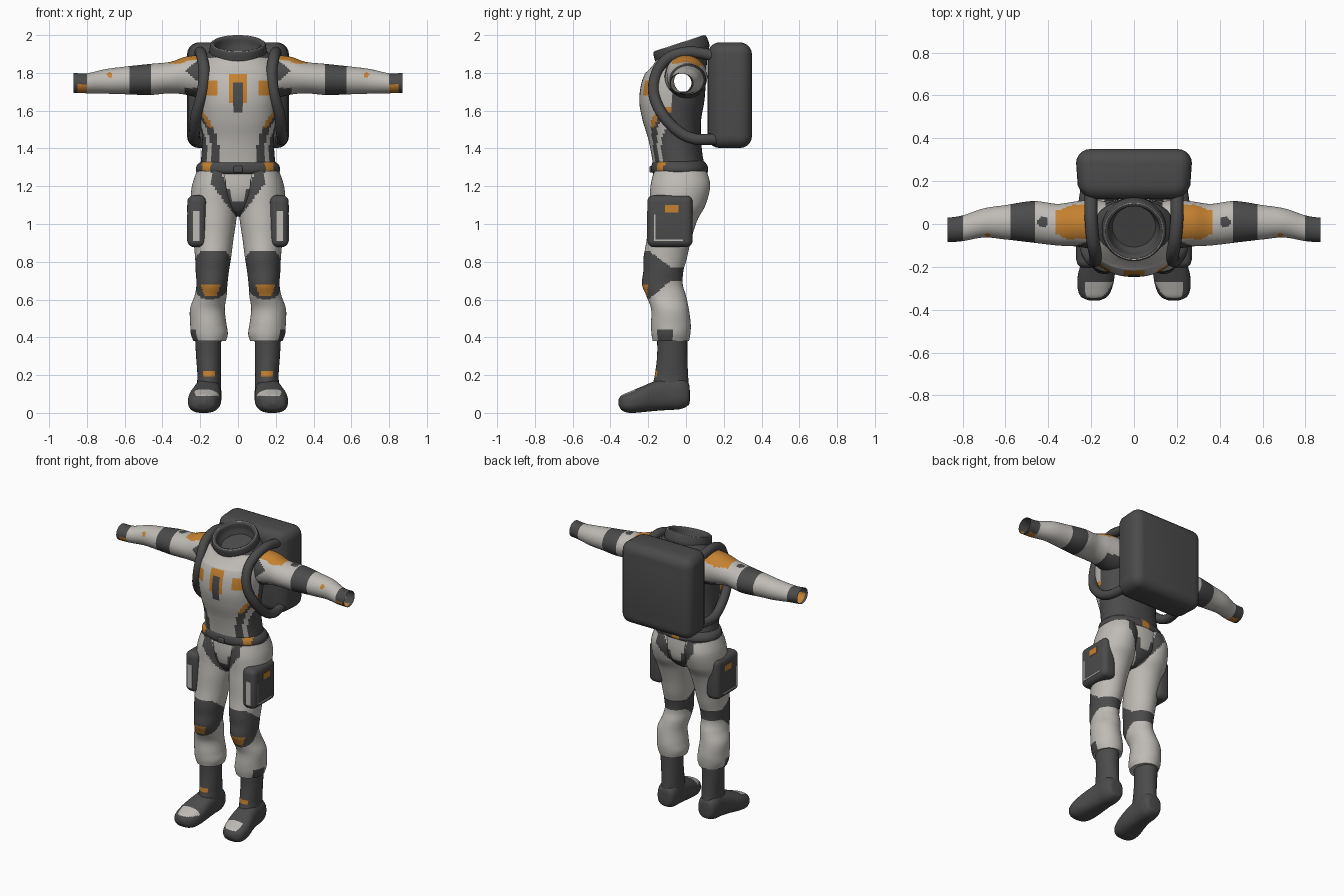
import bpy, bmesh, math
from mathutils import Vector

if "Cube" in bpy.data.objects:
    bpy.data.objects.remove(bpy.data.objects["Cube"])

LIGHT, DARK, ORANGE = 0, 1, 2


def make_material(name, rgb):
    mat = bpy.data.materials.new(name)
    mat.use_nodes = True
    mat.diffuse_color = (*rgb, 1)
    mat.node_tree.nodes["Principled BSDF"].inputs["Base Color"].default_value = (*rgb, 1)
    return mat


MATERIALS = [make_material("light grey fabric", (0.52, 0.50, 0.47)),
             make_material("dark grey fabric", (0.07, 0.07, 0.07)),
             make_material("orange trim", (0.56, 0.22, 0.03))]


def clamp(t):
    return max(0.0, min(1.0, t))


def finish(name, bm, colour, mirror=False):
    """Turn a bmesh into a smooth object; colour is an index or a rule on face centres."""
    bmesh.ops.recalc_face_normals(bm, faces=bm.faces)
    for face in bm.faces:
        face.smooth = True
        face.material_index = colour(*face.calc_center_median()) if callable(colour) else colour
    mesh = bpy.data.meshes.new(name)
    bm.to_mesh(mesh)
    bm.free()
    mesh.set_sharp_from_angle(angle=math.radians(50))
    for mat in MATERIALS:
        mesh.materials.append(mat)
    obj = bpy.data.objects.new(name, mesh)
    bpy.context.collection.objects.link(obj)
    if mirror:
        obj.modifiers.new("mirror", 'MIRROR').use_mirror_merge = False
    return obj


def spline(rows, steps):
    """Resample rows of numbers along a smooth curve."""
    rows = [Vector(r) for r in rows]
    out = []
    for i in range(steps + 1):
        t = i / steps * (len(rows) - 1)
        k = min(int(t), len(rows) - 2)
        t -= k
        a, b, c, d = (rows[max(0, min(len(rows) - 1, k + j))] for j in (-1, 0, 1, 2))
        m, n = (c - a) / 2, (d - b) / 2
        out.append(b + m * t + (3 * (c - b) - 2 * m - n) * t**2 + (2 * (b - c) + m + n) * t**3)
    return out


def loft(axis, rings, steps=80, sides=64, power=2.0, caps=False):
    """Rings are (position along axis, centre, centre, radius, radius)."""
    bm = bmesh.new()
    loops = []
    for along, c1, c2, r1, r2 in spline(rings, steps):
        loop = []
        for i in range(sides):
            a = math.tau * i / sides
            co, si = math.cos(a), math.sin(a)
            p = [c1 + r1 * math.copysign(abs(co) ** (2 / power), co),
                 c2 + r2 * math.copysign(abs(si) ** (2 / power), si)]
            p.insert("xyz".index(axis), along)
            loop.append(bm.verts.new(p))
        loops.append(loop)
    for lo, hi in zip(loops, loops[1:]):
        for i in range(sides):
            j = (i + 1) % sides
            bm.faces.new((lo[i], lo[j], hi[j], hi[i]))
    if caps:
        bm.faces.new(loops[0])
        bm.faces.new(loops[-1])
    return bm


def box(name, centre, size, colour, bevel=0.0, mirror=False):
    bm = bmesh.new()
    bmesh.ops.create_cube(bm, size=1)
    for v in bm.verts:
        v.co = Vector(c + s * q for c, s, q in zip(centre, size, v.co))
    if bevel:
        bmesh.ops.bevel(bm, geom=bm.edges[:], offset=bevel, segments=5, profile=0.5, affect='EDGES')
    return finish(name, bm, colour, mirror)


# Torso: light front panel with dark stripes, dark sides and back
def torso_colour(x, y, z):
    a = abs(x)
    if y > -0.07 or z > 1.88:
        return DARK
    if a < 0.035 and 1.59 < z < 1.75:
        return DARK
    if a < 0.055 and 1.64 < z < 1.79 or 0.115 < a < 0.165 and 1.68 < z < 1.76:
        return ORANGE
    edge = 0.1 + 0.09 * clamp((z - 1.38) / 0.22) ** 2
    if z > 1.62 or a < edge:
        return LIGHT
    if z > 1.51 and a < edge + 0.025:
        return ORANGE
    return LIGHT if edge + 0.04 < a < edge + 0.062 else DARK


bm = loft('z', [(1.27, 0, -.03, .205, .14), (1.35, 0, -.045, .195, .135),
                (1.45, 0, -.06, .19, .14), (1.55, 0, -.075, .2, .155),
                (1.65, 0, -.075, .21, .172), (1.75, 0, -.065, .215, .17),
                (1.83, 0, -.045, .205, .155), (1.88, 0, -.03, .18, .145),
                (1.92, 0, -.03, .135, .125)], power=2.2)
# Open the arm holes and tilt the neckline
holes = [f for f in bm.faces if abs(f.calc_center_median().x) > 0.15
         and (f.calc_center_median().yz - Vector((-0.02, 1.757))).length < 0.06]
bmesh.ops.delete(bm, geom=holes, context='FACES')
for v in bm.verts:
    v.co.z += (v.co.y + 0.03) * 0.33 * clamp((v.co.z - 1.8) / 0.1)
finish("torso", bm, torso_colour)

# Collar: tilted neck ring with a dark funnel inside and a light rim
bm = loft('z', [(-.075, 0, 0, .14, .14), (-.05, 0, 0, .15, .15), (-.01, 0, 0, .148, .148),
                (0, 0, 0, .14, .14), (-.005, 0, 0, .122, .122), (-.05, 0, 0, .112, .112),
                (-.1, 0, 0, .08, .08), (-.13, 0, 0, .004, .004)], caps=True)
collar = finish("collar", bm, DARK)
bm = loft('z', [(-.004, 0, 0, .143, .143), (.003, 0, 0, .138, .138), (-.002, 0, 0, .131, .131)], 8)
rim = finish("collar_rim", bm, LIGHT)
for part in (collar, rim):
    part.location = (0, -0.035, 1.955)
    part.rotation_euler.x = math.radians(18)


# Arms: open sleeves
def arm_colour(x, y, z):
    if x > 0.8:
        return ORANGE if x < 0.85 and z < 1.74 and y < 0 else DARK
    if 0.46 < x < 0.575 or math.hypot(x - 0.425, y - 0.01) < 0.025 and z > 1.8:
        return DARK
    if math.hypot(x - 0.68, z - 1.79) < 0.014 and y < 0:
        return ORANGE
    if 0.2 < x < 0.365 - 2 * max(0, abs(y - 0.01) - 0.055) and z > 1.835 and abs(y - 0.01) < 0.08:
        return ORANGE
    if y < 0 and x + 1.2 * abs(z - 1.81) < 0.28 or x < 0.28 and z < 1.72:
        return DARK
    return LIGHT


bm = loft('x', [(.13, 0, 1.77, .105, .11), (.2, 0, 1.78, .113, .113), (.28, 0, 1.785, .104, .1),
                (.36, -.003, 1.775, .097, .083), (.47, .01, 1.765, .097, .082),
                (.6, .008, 1.76, .08, .073), (.7, .005, 1.755, .068, .065),
                (.8, -.02, 1.745, .06, .053), (.87, -.028, 1.747, .057, .053)], 110)
finish("arms", bm, arm_colour, True)


# Hips and legs
def leg_colour(x, y, z):
    a = abs(x)
    if z > 1.03:
        if z > 1.12 and a < 0.025 + (z - 1.12) * 0.42:
            return LIGHT
        return DARK if a < min(0.14, 0.02 + (z - 1.05) * 0.75) else LIGHT
    if y < -0.18 and 0.62 < z < 0.68 and abs(a - 0.145) < 0.03 + (z - 0.62) * 0.4:
        return ORANGE
    front = clamp((-0.08 - y) / 0.12)
    if 0.7 - 0.1 * front < z < 0.77 + 0.09 * front:
        return DARK
    return DARK if z < 0.44 and a > 0.19 and -0.15 < y < -0.07 else LIGHT


bm = loft('z', [(.38, .15, -.08, .086, .096), (.42, .152, -.08, .098, .103),
                (.47, .157, -.08, .096, .105), (.55, .162, -.085, .092, .1),
                (.62, .145, -.105, .085, .105), (.68, .138, -.125, .082, .108),
                (.75, .136, -.12, .088, .106), (.82, .132, -.11, .095, .115),
                (.92, .13, -.09, .106, .118), (1.02, .127, -.07, .118, .13),
                (1.1, .126, -.045, .126, .148), (1.2, .122, -.03, .122, .158),
                (1.28, .113, -.03, .105, .14)], 130, caps=True)
finish("legs", bm, leg_colour, True)
bm = loft('z', [(1.04, 0, -.035, .02, .05), (1.07, 0, -.035, .09, .1), (1.13, 0, -.03, .17, .135),
                (1.2, 0, -.03, .22, .145), (1.29, 0, -.03, .21, .14)], 50, caps=True)
finish("pelvis", bm, leg_colour)


# Belt with orange tabs
def belt_colour(x, y, z):
    tab = 0.145 < abs(x) < 0.19 if y < 0 else abs(x) < 0.03
    return ORANGE if tab else DARK


bm = loft('z', [(1.262, 0, -.033, .2, .135), (1.28, 0, -.033, .222, .15),
                (1.31, 0, -.035, .218, .148), (1.335, 0, -.04, .192, .133)], 12, power=2.2)
finish("belt", bm, belt_colour)
box("buckle", (0, -0.182, 1.29), (0.05, 0.025, 0.035), DARK, 0.008)

# Thigh pockets with a tab and piping
box("thigh_pockets", (0.218, -0.085, 1.015), (0.1, 0.24, 0.275), DARK, 0.035, True)
box("pocket_tabs", (0.268, -0.075, 1.08), (0.006, 0.07, 0.04), ORANGE, 0, True)
box("pocket_piping_upright", (0.267, -0.165, 0.98), (0.006, 0.008, 0.14), LIGHT, 0, True)
box("pocket_piping_lower", (0.267, -0.09, 0.913), (0.006, 0.15, 0.008), LIGHT, 0, True)
box("pocket_front_patches", (0.222, -0.204, 0.99), (0.035, 0.006, 0.16), LIGHT, 0, True)


# Boots
def shaft_colour(x, y, z):
    return ORANGE if y < -0.14 and 0.195 < z < 0.22 and abs(x - 0.155) < 0.03 else DARK


def foot_colour(x, y, z):
    return LIGHT if y < -0.27 and z > 0.09 and x < 0.225 else DARK


bm = loft('z', [(.07, .155, -.07, .062, .085), (.14, .154, -.08, .064, .095),
                (.2, .153, -.077, .062, .088), (.3, .156, -.073, .066, .08),
                (.41, .158, -.073, .07, .08)], 50, 48)
finish("boot_shafts", bm, shaft_colour, True)
bm = loft('y', [(.02, .155, .09, .02, .03), (.012, .155, .1, .052, .06),
                (-.03, .157, .105, .068, .085), (-.1, .16, .1, .07, .085),
                (-.17, .166, .088, .078, .078), (-.24, .176, .07, .086, .067),
                (-.3, .183, .056, .08, .056), (-.34, .186, .054, .06, .04),
                (-.358, .186, .056, .02, .014)], 60, 48, 2.5, True)
finish("feet", bm, foot_colour, True)

# Backpack: rounded block, narrower toward the wearer
pack = box("backpack", (0, 0.232, 1.682), (0.54, 0.235, 0.56), DARK, 0.065)
for v in pack.data.vertices:
    v.co.x *= 1 - 0.12 * clamp((0.2 - v.co.y) / 0.09)
box("pack_back_panel", (0, 0.33, 1.68), (0.36, 0.04, 0.38), DARK, 0.019)

# Shoulder straps: flattened curves from the pack over and under the arms
curve = bpy.data.curves.new("straps", 'CURVE')
curve.dimensions = '3D'
curve.bevel_depth = 0.03
curve.bevel_resolution = 4
path = spline([(.2, .15, 1.89), (.2, .02, 1.91), (.19, -.09, 1.88), (.178, -.155, 1.8),
               (.19, -.17, 1.69), (.22, -.125, 1.58), (.23, -.04, 1.49),
               (.235, .05, 1.45), (.22, .16, 1.45)], 60)
line = curve.splines.new('POLY')
line.points.add(len(path) - 1)
for point, p in zip(line.points, path):
    point.co = (*p, 1)
curve.materials.append(MATERIALS[DARK])
straps = bpy.data.objects.new("shoulder_straps", curve)
bpy.context.collection.objects.link(straps)
straps.modifiers.new("mirror", 'MIRROR').use_mirror_merge = False
